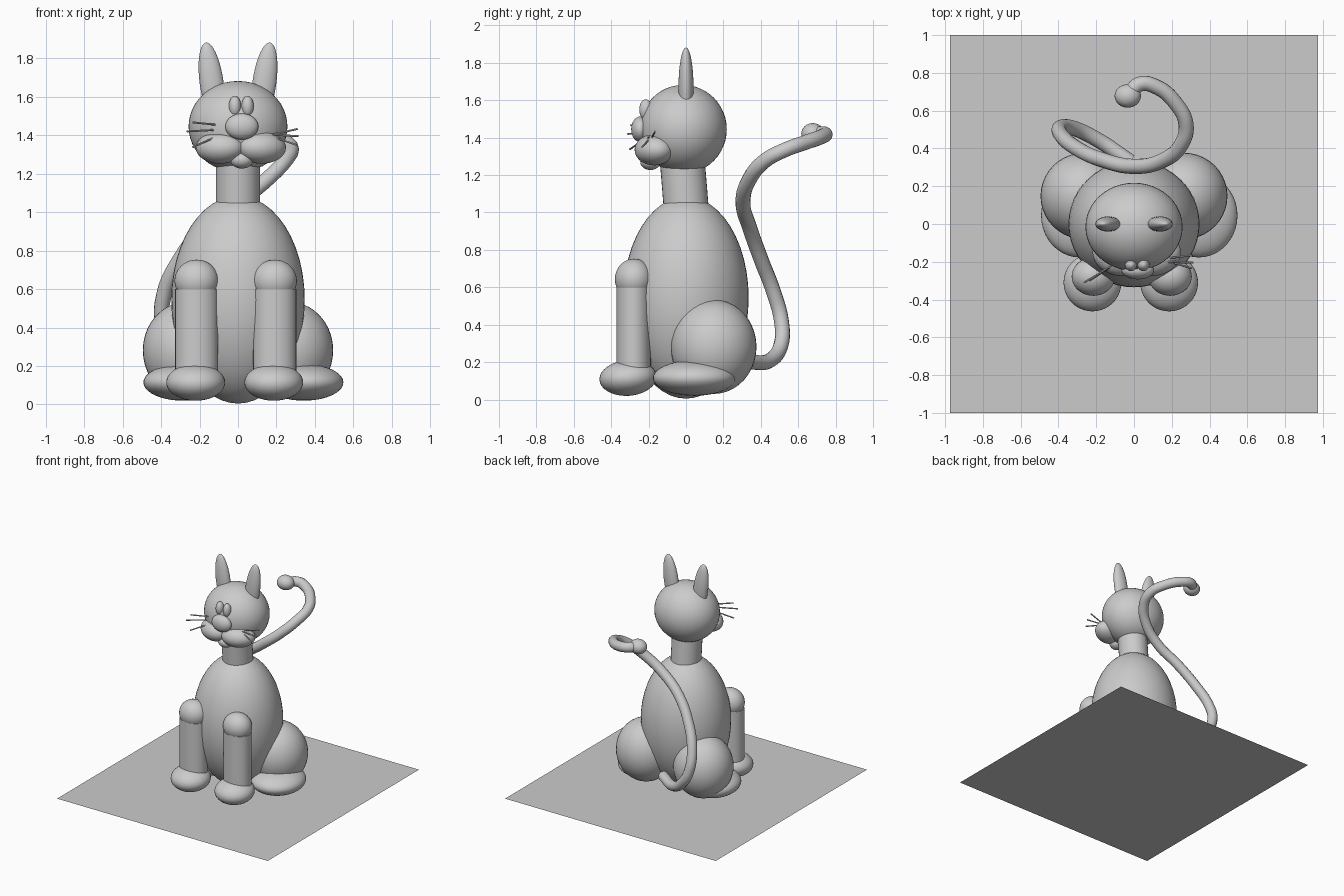
import bpy, math
from mathutils import Vector

if "Cube" in bpy.data.objects:
    bpy.data.objects.remove(bpy.data.objects["Cube"])

grey = bpy.data.materials.new("plain_grey")
grey.diffuse_color = (0.6, 0.6, 0.6, 1)
grey.use_nodes = True
grey.node_tree.nodes["Principled BSDF"].inputs["Base Color"].default_value = grey.diffuse_color


def finish(name, smooth=True):
    ob = bpy.context.object
    ob.name = name
    ob.data.materials.append(grey)
    if smooth:
        bpy.ops.object.shade_smooth_by_angle(angle=math.radians(40))
    return ob


def ball(name, loc, radii, rot=(0, 0, 0), seg=40):
    bpy.ops.mesh.primitive_uv_sphere_add(segments=seg, ring_count=seg // 2, location=loc,
                                         rotation=[math.radians(a) for a in rot])
    bpy.context.object.scale = radii
    return finish(name)


def rod(name, a, b, rx, ry=None, sides=32):
    a, b = Vector(a), Vector(b)
    d = b - a
    bpy.ops.mesh.primitive_cylinder_add(vertices=sides, radius=1, depth=1, location=(a + b) / 2)
    ob = bpy.context.object
    ob.rotation_mode = 'QUATERNION'
    ob.rotation_quaternion = Vector((0, 0, 1)).rotation_difference(d)
    ob.scale = (rx, ry or rx, d.length)
    return finish(name)


# flat square base
bpy.ops.mesh.primitive_plane_add(size=1)
bpy.context.object.scale = (1.95, 2, 1)
finish("base_sheet", False)

# torso, neck, head
ball("body", (0, 0, 0.545), (0.347, 0.335, 0.54), seg=48)
rod("neck", (0, 0.003, 1.0), (0, -0.02, 1.28), 0.115, 0.12)
ball("head", (0, -0.015, 1.445), (0.257, 0.233, 0.237), seg=48)

# paired parts; s = -1 left of the picture, 1 right
for s, side in ((-1, "left"), (1, "right")):
    ball(f"ear_{side}", (s * 0.137, 0, 1.672), (0.062, 0.04, 0.212), (0, s * 8, 0))
    ball(f"eye_{side}", (0.017 + s * 0.033, -0.215, 1.55), (0.032, 0.035, 0.055), seg=24)
    ball(f"cheek_{side}", (0.015 + s * 0.108, -0.17, 1.335), (0.13, 0.1, 0.083), (0, 0, s * 22))
    leg_x = -0.012 + s * 0.203
    ball(f"shoulder_{side}", (leg_x, -0.278, 0.643), (0.115, 0.102, 0.11))
    rod(f"front_leg_{side}", (leg_x, -0.28, 0.1), (leg_x, -0.28, 0.6), 0.112, 0.092)
    ball(f"front_foot_{side}", (-0.017 + s * 0.203, -0.31, 0.115), (0.153, 0.153, 0.095), (4, 0, 0))
    ball(f"haunch_{side}", (s * 0.265, 0.148, 0.282), (0.23, 0.229, 0.252))
    ball(f"hind_foot_{side}", (0.028 + s * 0.315, 0.045, 0.115), (0.205, 0.222, 0.095))

# muzzle
ball("nose", (0.02, -0.245, 1.445), (0.086, 0.048, 0.068), seg=32)
ball("chin", (0.02, -0.19, 1.272), (0.06, 0.055, 0.045), seg=32)

# whiskers
whiskers = [
    ((-0.12, -0.22, 1.455), (-0.235, -0.295, 1.467)),
    ((-0.13, -0.23, 1.427), (-0.265, -0.31, 1.42)),
    ((-0.12, -0.225, 1.39), (-0.235, -0.3, 1.338)),
    ((0.19, -0.18, 1.405), (0.31, -0.165, 1.433)),
    ((0.18, -0.20, 1.403), (0.315, -0.205, 1.395)),
    ((0.19, -0.20, 1.388), (0.305, -0.235, 1.35)),
]
for i, (a, b) in enumerate(whiskers):
    rod(f"whisker_{i + 1}", a, b, 0.005, sides=8)

# curling tail with a ball at its tip
path = [(-0.02, 0.33, 0.2), (-0.2, 0.45, 0.21), (-0.33, 0.51, 0.3), (-0.39, 0.51, 0.42),
        (-0.385, 0.47, 0.57), (-0.31, 0.405, 0.74), (-0.17, 0.34, 0.92), (0, 0.305, 1.05),
        (0.15, 0.335, 1.17), (0.25, 0.42, 1.275), (0.275, 0.53, 1.335), (0.22, 0.64, 1.375),
        (0.12, 0.725, 1.405), (0.03, 0.74, 1.42), (-0.03, 0.68, 1.42)]
curve = bpy.data.curves.new("tail", 'CURVE')
curve.dimensions = '3D'
curve.bevel_depth = 0.04
curve.bevel_resolution = 5
curve.use_fill_caps = True
spline = curve.splines.new('BEZIER')
spline.bezier_points.add(len(path) - 1)
for p, co in zip(spline.bezier_points, path):
    p.co = co
    p.handle_left_type = p.handle_right_type = 'AUTO'
curve.materials.append(grey)
bpy.context.collection.objects.link(bpy.data.objects.new("tail", curve))
ball("tail_tip", (-0.033, 0.678, 1.42), (0.07, 0.062, 0.058), seg=24)
